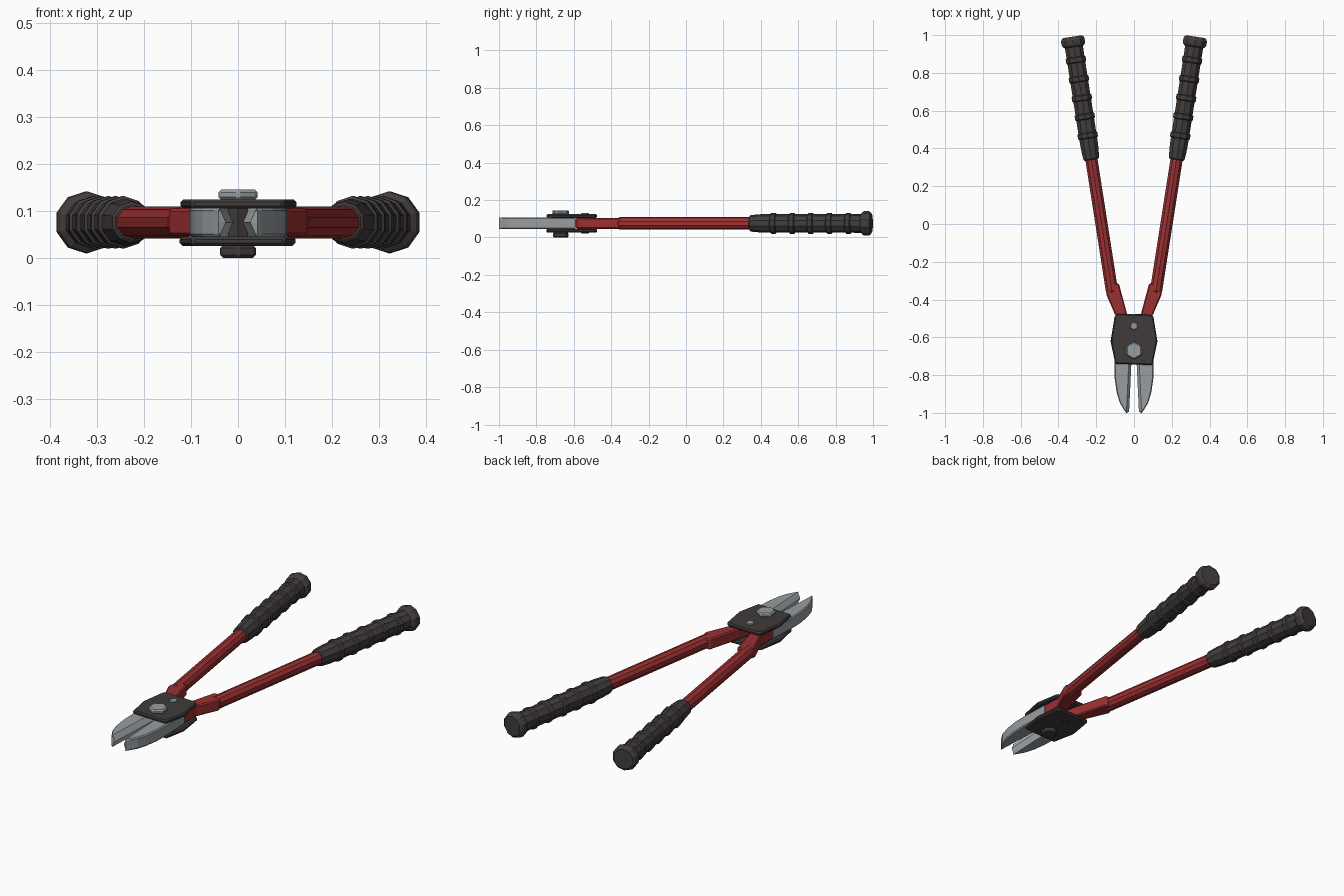
import bpy, bmesh, math
from mathutils import Vector

if "Cube" in bpy.data.objects:
    bpy.data.objects.remove(bpy.data.objects["Cube"])


def material(name, rgb):
    m = bpy.data.materials.new(name)
    m.diffuse_color = (*rgb, 1)
    m.use_nodes = True
    m.node_tree.nodes["Principled BSDF"].inputs["Base Color"].default_value = m.diffuse_color
    return m


RED = material("red paint", (0.33, 0.03, 0.032))
RUBBER = material("dark rubber", (0.055, 0.047, 0.046))
PLATE = material("dark plate", (0.05, 0.043, 0.042))
STEEL = material("steel", (0.31, 0.34, 0.355))
EDGE = material("ground edge", (0.45, 0.48, 0.50))
MID = 0.0755  # height of the tool's middle plane


def loft(name, rings, mats, bevel=0.0):
    """Skin a list of equal-length point rings and close both ends."""
    bm = bmesh.new()
    vs = [[bm.verts.new(p) for p in r] for r in rings]
    n = len(rings[0])
    for a, b in zip(vs, vs[1:]):
        for i in range(n):
            j = (i + 1) % n
            bm.faces.new((a[i], a[j], b[j], b[i]))
    bm.faces.new(vs[0][::-1])
    bm.faces.new(vs[-1])
    bmesh.ops.recalc_face_normals(bm, faces=bm.faces)
    me = bpy.data.meshes.new(name)
    bm.to_mesh(me)
    bm.free()
    for m in mats:
        me.materials.append(m)
    ob = bpy.data.objects.new(name, me)
    bpy.context.collection.objects.link(ob)
    if bevel:
        mod = ob.modifiers.new("bevel", 'BEVEL')
        mod.width = bevel
        mod.segments = 1
        mod.limit_method = 'ANGLE'
        mod.angle_limit = math.radians(40)
    return ob


def prism(name, outline, z0, z1, mat, bevel, s=1):
    return loft(name, [[(s * x, y, z) for x, y in outline] for z in (z0, z1)], [mat], bevel)


def lathe(name, profile, s, mat, sides=10):
    """Turn (y, radius) pairs about the slanted handle axis."""
    d = Vector((0.156, 1, 0)).normalized()
    side = Vector((d.y, -d.x, 0))
    rings = []
    for y, r in profile:
        c = Vector((0.172 + 0.156 * y, y, MID))
        ring = []
        for i in range(sides):
            a = 2 * math.pi * i / sides
            p = c + side * (r * math.sin(a)) + Vector((0, 0, r * math.cos(a)))
            ring.append((s * p.x, p.y, p.z))
        rings.append(ring)
    return loft(name, rings, [mat])


def hexagon(r, y):
    return [(r * math.sin(i * math.pi / 3), y + r * math.cos(i * math.pi / 3)) for i in range(6)]


# ribbed grip profile
grip = [(0.34, 0.038), (0.345, 0.044), (0.40, 0.049)]
for y in (0.468, 0.568, 0.667, 0.767, 0.868):
    grip += [(y - 0.016, 0.050), (y - 0.011, 0.056), (y + 0.011, 0.056), (y + 0.016, 0.050)]
grip += [(0.938, 0.051)]
cap = [(0.936, 0.050), (0.946, 0.063), (0.955, 0.066), (0.975, 0.066), (0.985, 0.062), (0.9915, 0.053)]

lever = [(0.012, -0.59), (0.098, -0.59), (0.096, -0.49), (0.148, -0.37),
         (0.129, -0.31), (0.08, -0.315), (0.033, -0.49)]

# jaw outline: cutting side first, then the curved back
inner = [(0.006, -0.59), (0.014, -0.74), (0.026, -0.995)]
outer = [(0.042, -1.0), (0.052, -0.985), (0.076, -0.945), (0.092, -0.89),
         (0.102, -0.82), (0.104, -0.74), (0.098, -0.59)]

for s, label in ((-1, "left"), (1, "right")):
    lathe(label + "_handle_tube", [(-0.365, 0.026), (-0.355, 0.034), (0.36, 0.034)], s, RED)
    lathe(label + "_grip", grip, s, RUBBER)
    lathe(label + "_grip_cap", cap, s, RUBBER)
    prism(label + "_lever", lever, MID - 0.029, MID + 0.029, RED, 0.006, s)
    # jaw with a wedge-shaped cutting edge
    rings = []
    for dz, shift, inset in ((-0.031, 0.014, 0.005), (-0.025, 0.011, 0), (0, 0, 0),
                             (0.025, 0.011, 0), (0.031, 0.014, 0.005)):
        ring = [(s * (x + shift), y, MID + dz) for x, y in inner]
        ring += [(s * (x - inset), y, MID + dz) for x, y in outer]
        rings.append(ring)
    jaw = loft(label + "_jaw", rings, [STEEL, EDGE])
    for p in jaw.data.polygons:
        if p.normal.x * s < -0.5:
            p.material_index = 1

# side plates, slightly skewed, mirrored on the underside
plate = [(-0.087, -0.475), (0.093, -0.481), (0.103, -0.495), (0.124, -0.62),
         (0.098, -0.747), (-0.1, -0.74), (-0.122, -0.62), (-0.103, -0.49)]
prism("top_plate", plate, MID + 0.029, MID + 0.049, PLATE, 0.006)
prism("bottom_plate", plate, MID - 0.050, MID - 0.030, PLATE, 0.006, -1)

# pivot bolt, its nut and the small rear bolt
prism("pivot_bolt_head", hexagon(0.048, -0.67), MID + 0.048, 0.145, STEEL, 0.006)
prism("pivot_nut", hexagon(0.044, -0.67), 0.0, MID - 0.049, PLATE, 0.006)
prism("pivot_shank", hexagon(0.025, -0.67), MID - 0.05, MID + 0.05, PLATE, 0.0)
prism("rear_bolt_head", hexagon(0.022, -0.54), MID + 0.045, MID + 0.055, STEEL, 0.003)
prism("rear_nut", hexagon(0.022, -0.54), MID - 0.055, MID - 0.045, PLATE, 0.003)
